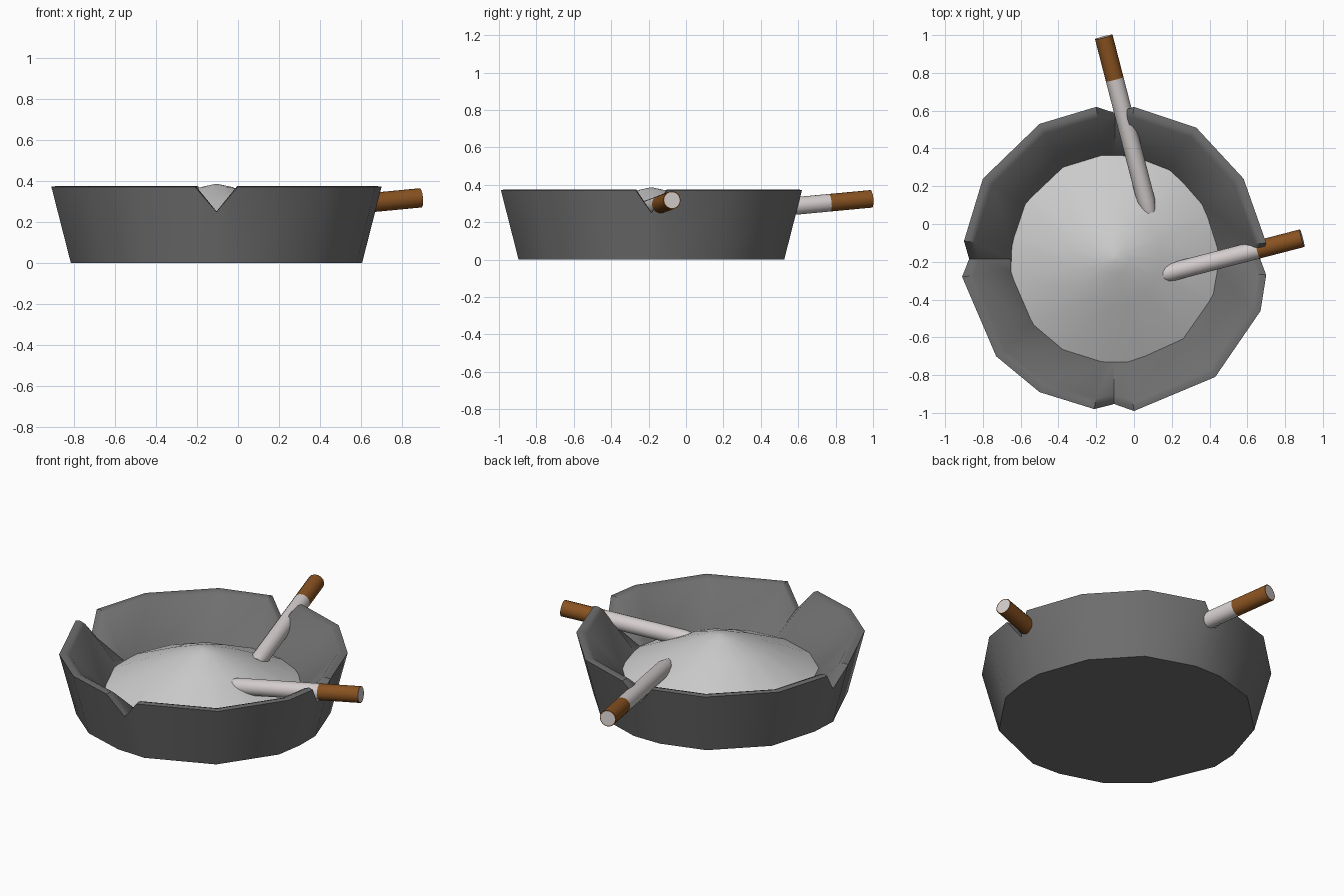
import bpy, bmesh, math
from mathutils import Vector

if "Cube" in bpy.data.objects:
    bpy.data.objects.remove(bpy.data.objects["Cube"])

C = Vector((-0.105, -0.185))


def material(name, rgb):
    m = bpy.data.materials.new(name)
    m.diffuse_color = (*rgb, 1)
    m.use_nodes = True
    m.node_tree.nodes["Principled BSDF"].inputs["Base Color"].default_value = m.diffuse_color
    return m


GREY = material("dark_grey", (0.16, 0.16, 0.16))
ASH = material("ash_grey", (0.58, 0.58, 0.58))
PAPER = material("paper", (0.66, 0.61, 0.61))
BROWN = material("filter_brown", (0.25, 0.085, 0.015))


def make(name, rings, mats, cap_start=True, cap_end=True, mat_of=None, angle=35):
    """Skin a list of equally long point rings into one mesh object."""
    bm = bmesh.new()
    vr = [[bm.verts.new(p) for p in r] for r in rings]
    n = len(rings[0])
    for k in range(len(vr) - 1):
        for i in range(n):
            j = (i + 1) % n
            f = bm.faces.new((vr[k][i], vr[k][j], vr[k + 1][j], vr[k + 1][i]))
            f.material_index = mat_of(k) if mat_of else 0
    for on, ring in ((cap_start, vr[0]), (cap_end, vr[-1])):
        if on:
            bm.faces.new(ring)
    bmesh.ops.recalc_face_normals(bm, faces=bm.faces)
    me = bpy.data.meshes.new(name)
    bm.to_mesh(me)
    bm.free()
    ob = bpy.data.objects.new(name, me)
    bpy.context.collection.objects.link(ob)
    for m in mats:
        me.materials.append(m)
    bpy.ops.object.select_all(action='DESELECT')
    ob.select_set(True)
    bpy.context.view_layer.objects.active = ob
    bpy.ops.object.shade_smooth_by_angle(angle=math.radians(angle))
    return ob


# Rim outline, None marks the V notches
outline = [(0.70, -0.10), (0.58, 0.24), (0.33, 0.51), (0.0, 0.62), None,
           (-0.20, 0.62), (-0.50, 0.53), (-0.80, 0.24), (-0.90, -0.09), None,
           (-0.91, -0.28), (-0.73, -0.70), (-0.50, -0.89), (-0.21, -0.98), None,
           (0.0, -0.99), (0.43, -0.81), (0.67, -0.46), (0.70, -0.27), None]


def tray_ring(scale, z, notch_scale=None, notch_z=None):
    ring = []
    for i, p in enumerate(outline):
        s, h = scale, z
        if p is None:
            a, b = outline[i - 1], outline[(i + 1) % len(outline)]
            p = ((a[0] + b[0]) / 2, (a[1] + b[1]) / 2)
            s, h = notch_scale or scale, notch_z or z
        q = C + (Vector(p) - C) * s
        ring.append((q.x, q.y, h))
    return ring


# Tray: outer wall, rim with notches, inner wall and hidden floor
make("ashtray_bowl", [
    tray_ring(0.882, 0.0),
    tray_ring(1.0, 0.372, 0.96, 0.25),
    tray_ring(0.965, 0.376, 0.93, 0.252),
    tray_ring(0.93, 0.365, 0.90, 0.245),
    tray_ring(0.685, 0.16),
    tray_ring(0.62, 0.08)], [GREY])


# Ash heap
def circle(r, z, n=15):
    return [(C.x + r * math.cos(math.tau * i / n),
             C.y + r * math.sin(math.tau * i / n), z) for i in range(n)]


make("ash_heap", [circle(0.565, 0.15), circle(0.25, 0.30), circle(0.08, 0.37),
                  circle(0.01, 0.385)], [ASH])


# Cigarettes, inner ends buried in the ash
def cigarette(name, outer, inner, filter_part, r=0.048, n=14):
    a, b = Vector(outer), Vector(inner)
    d = (b - a).normalized()
    u = d.cross(Vector((0, 0, 1))).normalized()
    v = d.cross(u)

    def ring(t, rad):
        c = a.lerp(b, t)
        return [c + (u * math.cos(math.tau * i / n) + v * math.sin(math.tau * i / n)) * rad
                for i in range(n)]

    rings = [ring(0, r * 0.9), ring(0, r), ring(filter_part, r), ring(0.93, r), ring(1, r * 0.75)]
    ob = make(name, rings, [PAPER, BROWN], mat_of=lambda k: 1 if k < 2 else 0)
    return ob


cigarette("back_cigarette", (-0.16, 0.99, 0.325), (0.08, 0.06, 0.238), 0.24)
cigarette("right_cigarette", (0.89, -0.075, 0.318), (0.13, -0.272, 0.245), 0.31)
